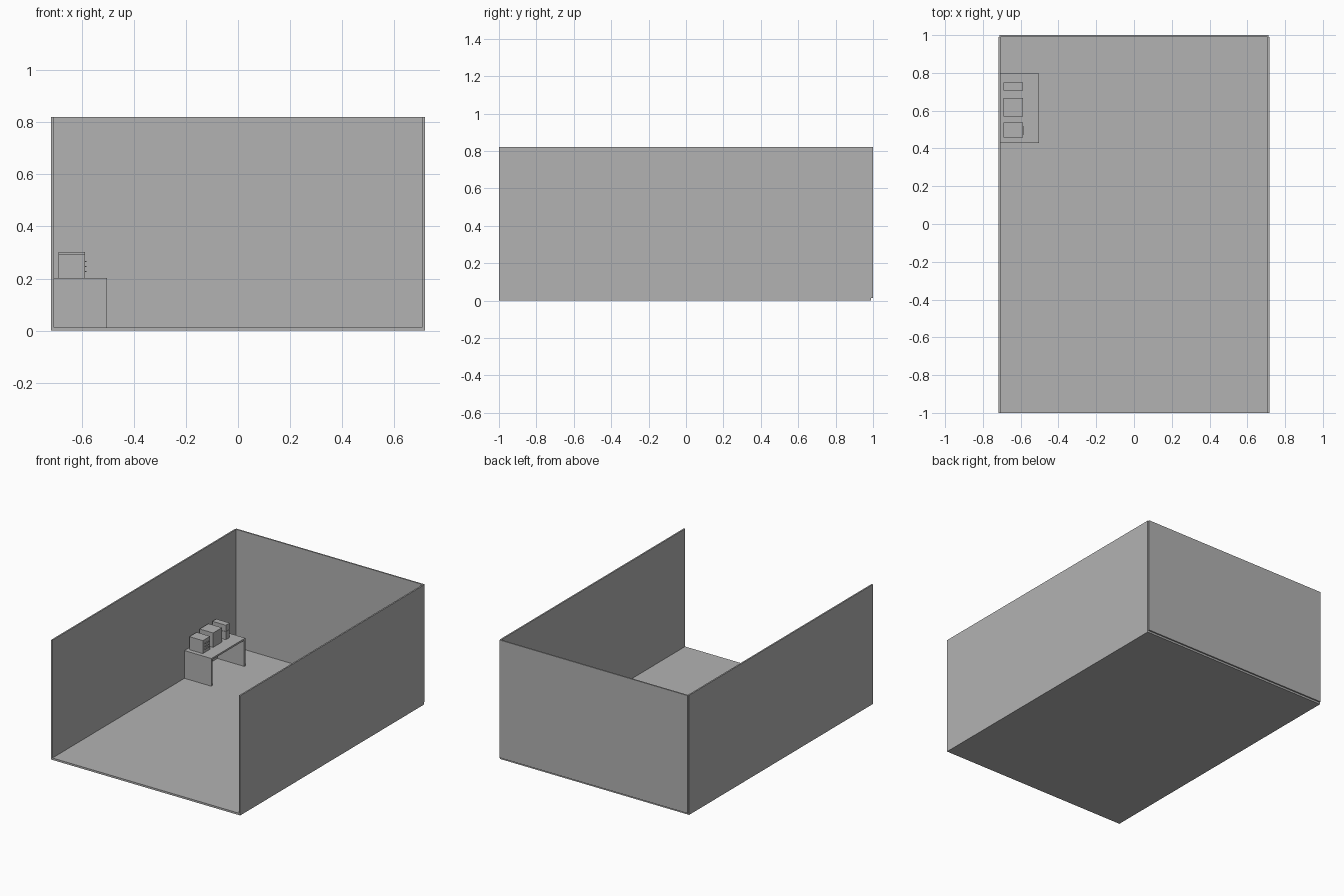
import bpy
import bmesh
from mathutils import Vector

if "Cube" in bpy.data.objects:
    bpy.data.objects.remove(bpy.data.objects["Cube"])

grey = bpy.data.materials.new("plain grey")
grey.diffuse_color = (0.448, 0.448, 0.448, 1)
grey.use_nodes = True
grey.node_tree.nodes["Principled BSDF"].inputs["Base Color"].default_value = grey.diffuse_color


def add_boxes(name, boxes):
    """One object made of boxes, each given as (x0, x1, y0, y1, z0, z1)."""
    bm = bmesh.new()
    for x0, x1, y0, y1, z0, z1 in boxes:
        verts = bmesh.ops.create_cube(bm, size=1)["verts"]
        size = Vector((x1 - x0, y1 - y0, z1 - z0))
        mid = Vector((x0 + x1, y0 + y1, z0 + z1)) / 2
        for v in verts:
            v.co = v.co * size + mid
    mesh = bpy.data.meshes.new(name)
    bm.to_mesh(mesh)
    bm.free()
    mesh.materials.append(grey)
    obj = bpy.data.objects.new(name, mesh)
    bpy.context.collection.objects.link(obj)
    return obj


W, INNER, H, FLOOR = 0.717, 0.707, 0.82, 0.013
BACK = 0.99

# Room shell, open at the front and top
add_boxes("floor", [(-INNER, INNER, -1, BACK, 0, FLOOR)])
add_boxes("left_wall", [(-W, -INNER, -1, BACK, 0, H)])
add_boxes("right_wall", [(INNER, W, -1, BACK, 0, H)])
add_boxes("back_wall", [(-0.713, 0.713, BACK, 1, FLOOR, H)])

# Desk against the left wall: top and two side panels
DX0, DX1, DY0, DY1, DZ = -INNER, -0.503, 0.43, 0.798, 0.203
T = 0.012
add_boxes("desk", [
    (DX0, DX1, DY0, DY1, DZ - T, DZ),
    (DX0, DX1, DY0, DY0 + T, FLOOR, DZ - T),
    (DX0, DX1, DY1 - T, DY1, FLOOR, DZ - T),
])

# Machines standing on the desk
MX0, MX1 = -0.69, -0.588
add_boxes("small_cabinet", [(MX0, MX1, 0.459, 0.538, DZ, 0.292)])
add_boxes("cabinet_handles", [
    (MX1, MX1 + 0.006, 0.475, 0.517, z - 0.002, z + 0.002)
    for z in (0.227, 0.246, 0.265)])
add_boxes("middle_box", [(MX0, MX1, 0.57, 0.666, DZ, 0.302)])
add_boxes("stacked_boxes", [
    (MX0, MX1, 0.708, 0.75, DZ, 0.257),
    (MX0, MX1, 0.708, 0.75, 0.259, 0.302),
])
